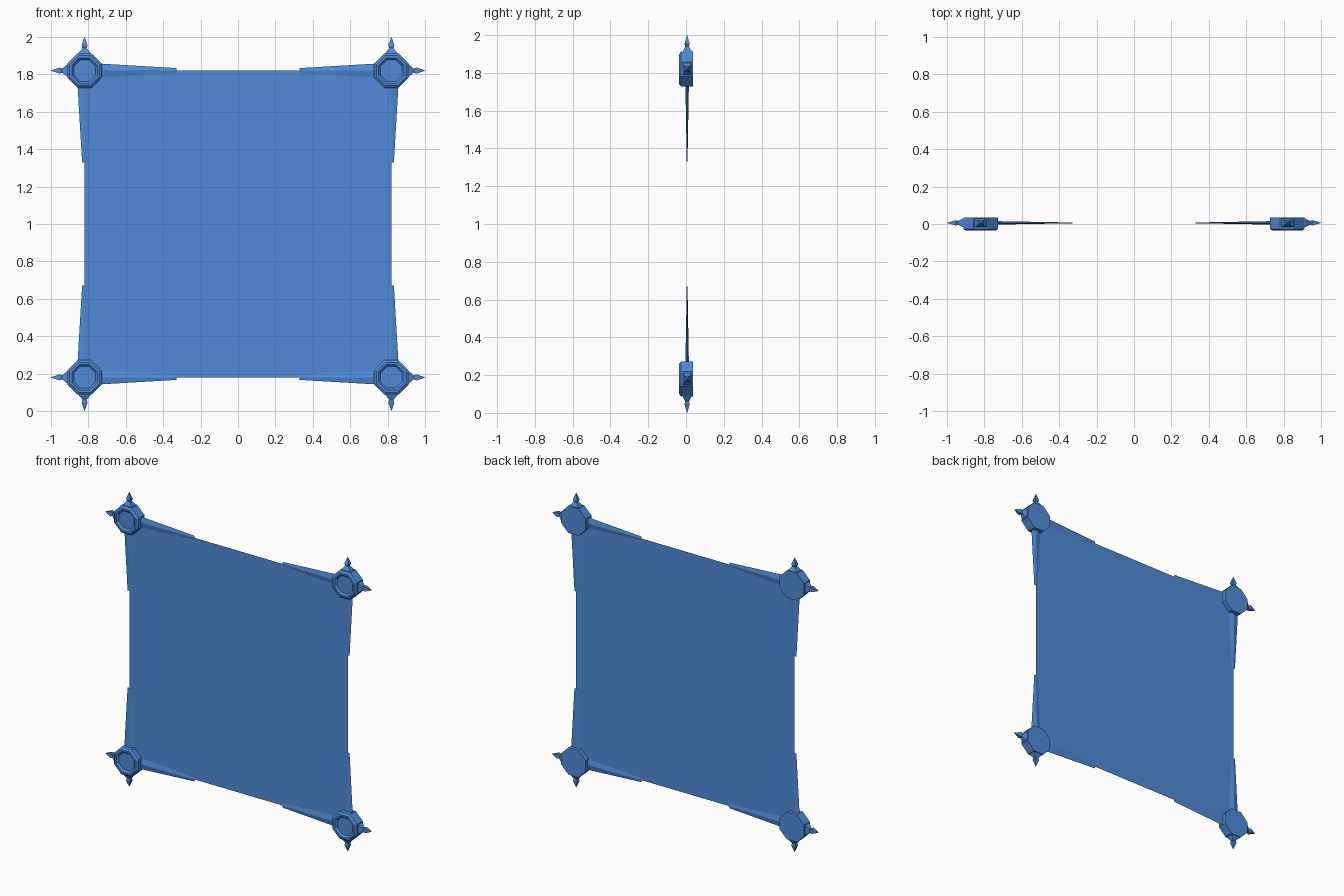
import bpy, bmesh
from math import cos, sin, pi
from mathutils import Matrix, Vector

if "Cube" in bpy.data.objects:
    bpy.data.objects.remove(bpy.data.objects["Cube"])

C = 0.82       # distance of corner bosses from the centre
MID = 0.006    # depth of the panel, ribs and finials

blue = bpy.data.materials.new("blue")
blue.diffuse_color = (0.08, 0.26, 0.70, 1)
blue.use_nodes = True
blue.node_tree.nodes["Principled BSDF"].inputs["Base Color"].default_value = blue.diffuse_color


def loft(bm, rings, cap_start=True, cap_end=True):
    """Bridge equal-sized rings of points and cap the ends."""
    loops = [[bm.verts.new(p) for p in ring] for ring in rings]
    n = len(loops[0])
    for a, b in zip(loops, loops[1:]):
        for i in range(n):
            j = (i + 1) % n
            bm.faces.new((a[i], a[j], b[j], b[i]))
    if cap_start:
        bm.faces.new(loops[0][::-1])
    if cap_end:
        bm.faces.new(loops[-1])


def finish(name, bm, matrix=Matrix()):
    bmesh.ops.remove_doubles(bm, verts=bm.verts, dist=1e-5)
    bmesh.ops.recalc_face_normals(bm, faces=bm.faces)
    mesh = bpy.data.meshes.new(name)
    bm.to_mesh(mesh)
    bm.free()
    mesh.materials.append(blue)
    ob = bpy.data.objects.new(name, mesh)
    bpy.context.collection.objects.link(ob)
    ob.matrix_world = matrix
    return ob


def octagon(apothem, y):
    r = apothem / cos(pi / 8)
    return [(r * cos(pi / 8 + k * pi / 4), y, r * sin(pi / 8 + k * pi / 4)) for k in range(8)]


def rect(z, hx, hy):
    return [(-hx, -hy, z), (hx, -hy, z), (hx, hy, z), (-hx, hy, z)]


def diamond(z, hx, hy):
    return [(-hx, 0, z), (0, -hy, z), (hx, 0, z), (0, hy, z)]


# thin flat panel
bm = bmesh.new()
bm.faces.new([bm.verts.new((x * C, MID, 1 + z * C)) for x, z in ((-1, -1), (1, -1), (1, 1), (-1, 1))])
finish("panel", bm)

# chamfered boss with a dished front
BOSS = [(0.092, 0.036), (0.092, -0.026), (0.080, -0.036), (0.068, -0.036), (0.057, -0.024)]
# waisted spike: height, half width, half depth
FINIAL = [(0.085, 0.035, 0.024), (0.097, 0.030, 0.022), (0.120, 0.011, 0.010),
          (0.133, 0.016, 0.014), (0.141, 0.014, 0.012), (0.180, 0.0005, 0.0005)]

for sx in (-1, 1):
    for sz in (-1, 1):
        tag = ("lower_" if sz < 0 else "upper_") + ("left" if sx < 0 else "right")
        corner = Vector((sx * C, 0, 1 + sz * C))

        bm = bmesh.new()
        loft(bm, [octagon(a, y) for a, y in BOSS])
        finish("corner_boss_" + tag, bm, Matrix.Translation(corner))

        # one finial outwards and one rib inwards along each edge direction
        up = 0 if sz > 0 else pi
        side = sx * pi / 2
        for kind, ang in (("vertical_", up), ("horizontal_", side)):
            place = Matrix.Translation(corner + Vector((0, MID, 0))) @ Matrix.Rotation(ang, 4, 'Y')
            bm = bmesh.new()
            loft(bm, [rect(*f) for f in FINIAL])
            finish(kind + "finial_" + tag, bm, place)

            bm = bmesh.new()
            loft(bm, [diamond(-0.04, 0.040, 0.010), diamond(-0.49, 0.0135, 0.002)])
            finish(kind + "edge_rib_" + tag, bm, place)
